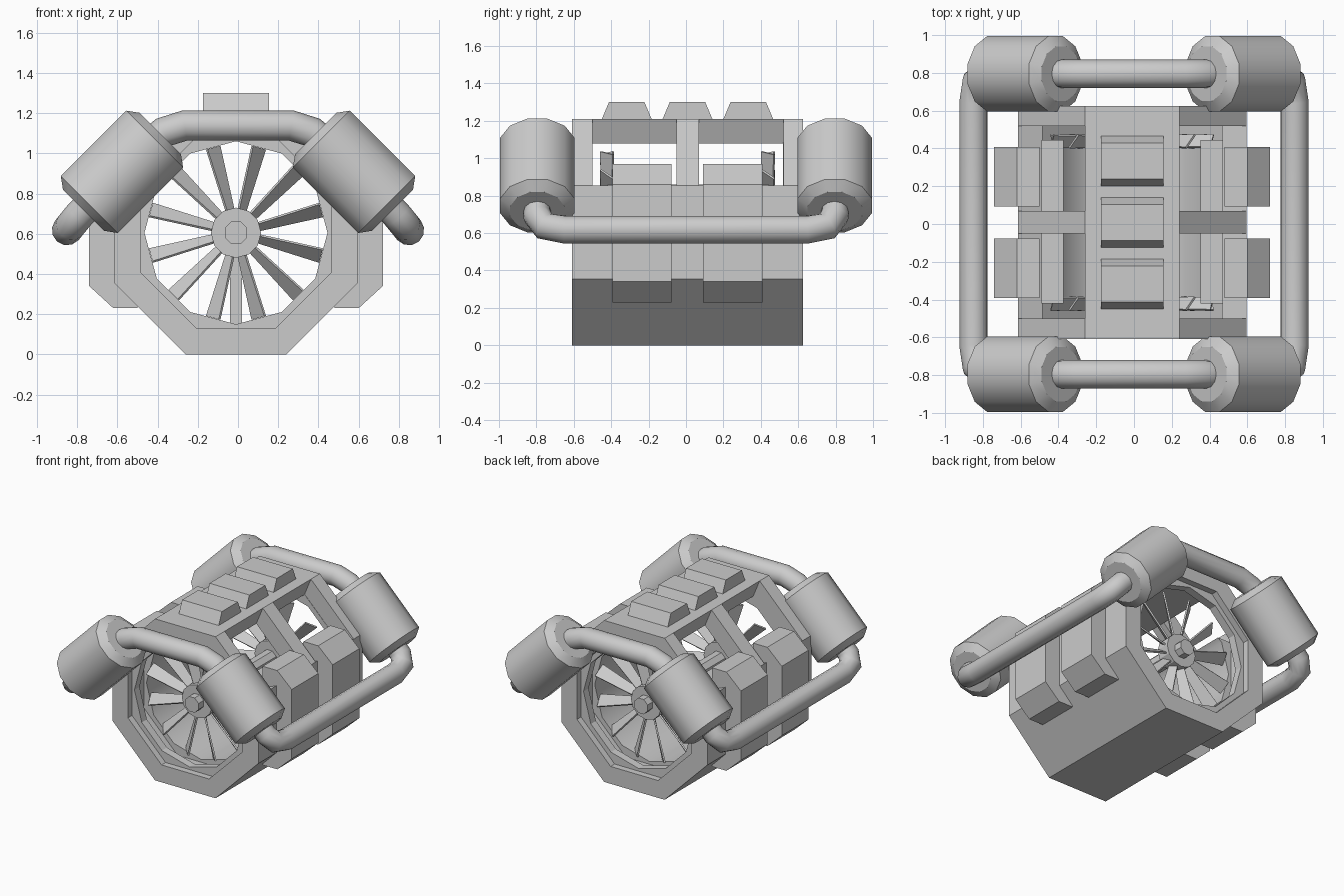
import bpy, bmesh
from math import sin, cos, pi, radians
from mathutils import Matrix, Vector

if "Cube" in bpy.data.objects:
    bpy.data.objects.remove(bpy.data.objects["Cube"])

CX, CY, CZ = -0.01, 0.008, 0.605      # centre of the housing


def finish(name, bm, smooth=None):
    bmesh.ops.recalc_face_normals(bm, faces=bm.faces)
    me = bpy.data.meshes.new(name)
    bm.to_mesh(me)
    bm.free()
    ob = bpy.data.objects.new(name, me)
    bpy.context.collection.objects.link(ob)
    if smooth:
        bpy.ops.object.select_all(action='DESELECT')
        ob.select_set(True)
        bpy.context.view_layer.objects.active = ob
        bpy.ops.object.shade_smooth_by_angle(angle=radians(smooth))
    return ob


def extrude(bm, pts, vec):
    """Closed prism from a 3D outline."""
    a = [bm.verts.new(p) for p in pts]
    b = [bm.verts.new(Vector(p) + Vector(vec)) for p in pts]
    n = len(pts)
    bm.faces.new(a)
    bm.faces.new(b[::-1])
    for i in range(n):
        bm.faces.new((a[i], b[i], b[(i + 1) % n], a[(i + 1) % n]))


def prism_y(bm, pts, y0, y1):
    extrude(bm, [(CX + x, y0, CZ + z) for x, z in pts], (0, y1 - y0, 0))


def polar(r, deg):
    return (r * cos(radians(deg)), r * sin(radians(deg)))


def lathe(bm, prof, n, mat):
    """Solid of revolution about local z from (radius, height) rings."""
    rings = [[bm.verts.new(mat @ Vector((r * cos(2 * pi * i / n), r * sin(2 * pi * i / n), h)))
              for i in range(n)] for r, h in prof]
    for a, b in zip(rings, rings[1:]):
        for i in range(n):
            bm.faces.new((a[i], a[(i + 1) % n], b[(i + 1) % n], b[i]))
    bm.faces.new(rings[0])
    bm.faces.new(rings[-1][::-1])


OCT = 1 / cos(pi / 8)

# Octagonal housing: upper slanted sides are open between three ribs
ys = [-0.61, -0.50, -0.05, 0.07, 0.52, 0.626]
bm = bmesh.new()
V = {}
for k in range(8):
    for j, y in enumerate(ys):
        for s, r in enumerate((0.605, 0.475)):
            x, z = polar(r * OCT, 22.5 + 45 * k)
            V[k, j, s] = bm.verts.new((CX + x, y, CZ + z))


def filled(k, j):
    return 0 <= j < 5 and not (k % 8 in (0, 2) and j in (1, 3))


for k in range(8):
    m = (k + 1) % 8
    for j in range(5):
        if not filled(k, j):
            continue
        for s in (0, 1):
            bm.faces.new((V[k, j, s], V[m, j, s], V[m, j + 1, s], V[k, j + 1, s]))
        for jj, edge in ((j - 1, j), (j + 1, j + 1)):
            if not filled(k, jj):
                bm.faces.new((V[k, edge, 0], V[m, edge, 0], V[m, edge, 1], V[k, edge, 1]))
        for kk, v in ((k - 1, k), (k + 1, m)):
            if not filled(kk, j):
                bm.faces.new((V[v, j, 0], V[v, j + 1, 0], V[v, j + 1, 1], V[v, j, 1]))
finish("housing", bm)

# Recessed end plates with twelve-sided openings
bm = bmesh.new()
half = [(0, 0.478)] + [polar(0.478 * OCT, a) for a in (67.5, 22.5, -22.5, -67.5)] + [(0, -0.478)]
half += [polar(0.455, a) for a in range(-90, 91, 30)]
for side in (-1, 1):
    for sx in (-1, 1):
        prism_y(bm, [(sx * x, z) for x, z in half], CY + side * 0.51, CY + side * 0.57)
finish("end_plates", bm)

# Trough-shaped inner duct
bm = bmesh.new()
prof = [(-0.48, 0.255), (-0.362, 0.255)] + [polar(0.455, a) for a in range(150, 391, 30)]
prof += [(0.362, 0.255), (0.48, 0.255)]
prof += [polar(0.48 * OCT, a) for a in (-22.5, -67.5, -112.5, -157.5)]
prism_y(bm, prof, -0.42, 0.445)
finish("inner_duct", bm, 35)

# Fans, hubs and shaft
toy = Matrix.Translation((CX, CY, CZ)) @ Matrix.Rotation(pi / 2, 4, 'X')
bm = bmesh.new()
lathe(bm, [(0.06, -0.54), (0.06, 0.54)], 8, toy @ Matrix.Rotation(pi / 8, 4, 'Z'))
finish("shaft", bm)
for name, side in (("front_fan", 1), ("back_fan", -1)):
    bm = bmesh.new()
    lathe(bm, [(0.125, side * 0.38), (0.125, side * 0.48)], 12, toy)
    for i in range(12):
        mat = toy @ Matrix.Translation((0, 0, side * 0.43)) @ Matrix.Rotation(radians(15 + 30 * i), 4, 'Z')
        vs = bmesh.ops.create_cube(bm, size=1)['verts']
        for v in vs:
            tip = v.co.x > 0
            chord, pitch = (0.095, 0.8) if tip else (0.06, 0.95)
            p = Matrix.Rotation(pitch, 3, 'X') @ Vector((0, v.co.y * chord, v.co.z * 0.012))
            p.x = 0.438 if tip else 0.10
            v.co = mat @ p
    finish(name, bm)

# Post carrying the shaft
bm = bmesh.new()
prism_y(bm, [(-0.03, 0), (0.03, 0), (0.03, -0.47), (-0.03, -0.47)], CY - 0.05, CY + 0.05)
finish("shaft_post", bm)

# Chamfered side boxes
bm = bmesh.new()
box = [(0.49, 0.23), (0.61, 0.23), (0.73, 0.34), (0.73, 0.86), (0.61, 0.97), (0.49, 0.97)]
for sx in (-1, 1):
    for yc in (-0.235, 0.25):
        prism_y(bm, [(sx * x, z - CZ) for x, z in box], yc - 0.158, yc + 0.158)
finish("side_boxes", bm)

# Three wedge blocks on the roof
bm = bmesh.new()
for yc in (CY - 0.325, CY, CY + 0.325):
    extrude(bm, [(CX - 0.165, yc + y, z) for y, z in
                 ((-0.135, 1.205), (0.135, 1.205), (0.095, 1.30), (-0.095, 1.30))], (0.33, 0, 0))
finish("roof_blocks", bm)

# Four slanted canisters
for sx, xn in ((-1, "left"), (1, "right")):
    for sy, yn in ((-1, "front"), (1, "back")):
        bm = bmesh.new()
        mat = (Matrix.Translation((sx * 0.577, sy * 0.795, 0.908)) @
               Matrix.Rotation(-sx * pi / 4, 4, 'Y') @ Matrix.Rotation(pi / 12, 4, 'Z'))
        lathe(bm, [(0.15, -0.27), (0.207, -0.23), (0.207, 0.23), (0.15, 0.27)], 12, mat)
        finish(f"{yn}_{xn}_canister", bm, 32)


def pipe(name, pts):
    cu = bpy.data.curves.new(name, 'CURVE')
    cu.dimensions = '3D'
    cu.bevel_depth = 0.076
    cu.bevel_resolution = 4
    cu.use_fill_caps = True
    sp = cu.splines.new('POLY')
    sp.points.add(len(pts) - 1)
    for p, c in zip(sp.points, pts):
        p.co = (*c, 1)
    ob = bpy.data.objects.new(name, cu)
    bpy.context.collection.objects.link(ob)


# Pipes joining the canisters
arch = [(0.577, 0.908), (0.43, 1.055), (0.37, 1.105), (0.265, 1.138)]
for sy, yn in ((-1, "front"), (1, "back")):
    pipe(yn + "_arch_pipe", [(-x, sy * 0.795, z) for x, z in arch] +
         [(x, sy * 0.795, z) for x, z in arch[::-1]])
run = [(0.577, -0.795, 0.908), (0.79, -0.795, 0.692), (0.835, -0.755, 0.637), (0.85, -0.645, 0.618)]
for sx, xn in ((-1, "left"), (1, "right")):
    pipe(xn + "_side_pipe", [(sx * x, y, z) for x, y, z in run] +
         [(sx * x, -y, z) for x, y, z in run[::-1]])
